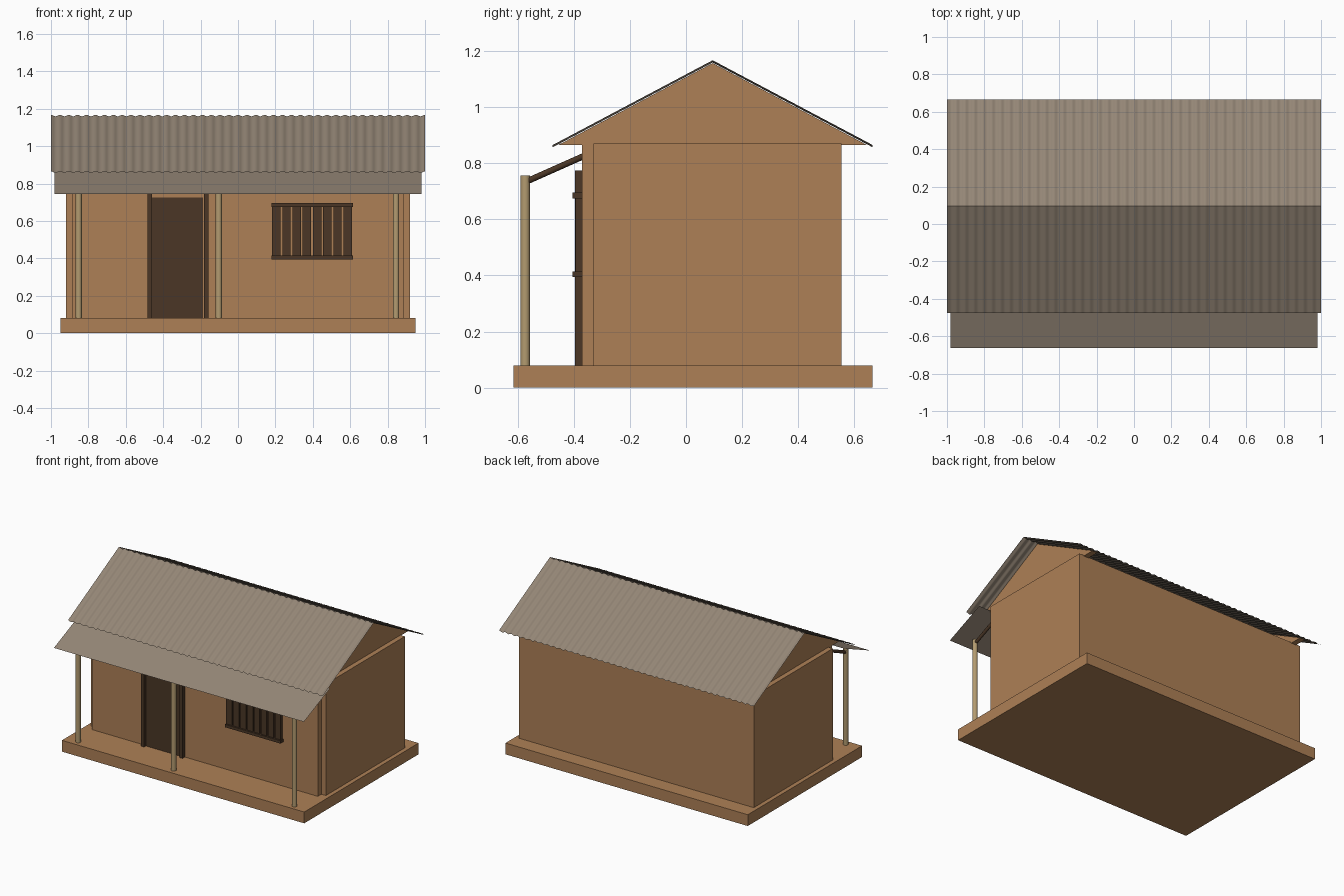
import bpy, bmesh, math
from mathutils import Vector

old = bpy.data.objects.get("Cube")
if old:
    bpy.data.objects.remove(old, do_unlink=True)


def material(name, rgb):
    m = bpy.data.materials.new(name)
    m.use_nodes = True
    m.diffuse_color = (*rgb, 1)
    m.node_tree.nodes["Principled BSDF"].inputs["Base Color"].default_value = (*rgb, 1)
    return m


CLAY = material("clay", (0.42, 0.216, 0.093))
METAL = material("roof metal", (0.296, 0.238, 0.181))
POLE = material("pale pole wood", (0.451, 0.328, 0.162))
DARK = material("dark wood", (0.069, 0.037, 0.019))


def finish(name, bm, mat, smooth=False):
    mesh = bpy.data.meshes.new(name)
    bm.to_mesh(mesh)
    bm.free()
    mesh.materials.append(mat)
    for p in mesh.polygons:
        p.use_smooth = smooth
    ob = bpy.data.objects.new(name, mesh)
    bpy.context.collection.objects.link(ob)
    return ob


def box(name, x, y, z, mat):
    """Box from (low, high) ranges on each axis."""
    bm = bmesh.new()
    bmesh.ops.create_cube(bm, size=1)
    for v in bm.verts:
        v.co = [(a + b) / 2 + c * (b - a) for (a, b), c in zip((x, y, z), v.co)]
    return finish(name, bm, mat)


def rod(name, start, end, radius, mat):
    """Round pole between two points."""
    start, end = Vector(start), Vector(end)
    axis = end - start
    bm = bmesh.new()
    bmesh.ops.create_cone(bm, cap_ends=True, segments=16, radius1=radius,
                          radius2=radius, depth=axis.length)
    ob = finish(name, bm, mat)
    for p in ob.data.polygons:
        p.use_smooth = len(p.vertices) == 4
    ob.location = (start + end) / 2
    ob.rotation_mode = "QUATERNION"
    ob.rotation_quaternion = axis.to_track_quat("Z", "Y")
    return ob


# Plinth and the four walls
FLOOR, TOP = 0.08, 0.87
box("plinth", (-0.95, 0.95), (-0.615, 0.665), (0, FLOOR), CLAY)
box("front_wall", (-0.885, 0.885), (-0.37, -0.33), (FLOOR, TOP), CLAY)
box("back_wall", (-0.885, 0.885), (0.52, 0.555), (FLOOR, TOP), CLAY)
for side, s in (("left", 1), ("right", -1)):
    box(side + "_wall", sorted((s * 0.885, s * 0.92)), (-0.33, 0.555), (FLOOR, TOP), CLAY)

# Triangular gable panels, set slightly inside the end walls
for side, s in (("left", 1), ("right", -1)):
    bm = bmesh.new()
    tri = [bm.verts.new((s * 0.845, y, z))
           for y, z in ((-0.455, 0.865), (0.645, 0.865), (0.095, 1.157))]
    face = bm.faces.new(tri)
    new = bmesh.ops.extrude_face_region(bm, geom=[face])["geom"]
    bmesh.ops.translate(bm, vec=(s * 0.04, 0, 0),
                        verts=[g for g in new if isinstance(g, bmesh.types.BMVert)])
    bmesh.ops.recalc_face_normals(bm, faces=bm.faces)
    finish(side + "_gable", bm, CLAY)

# Corrugated roof slopes
WAVES, STEPS = 42, 8
for name, eave in (("front_roof", -0.475), ("back_roof", 0.665)):
    bm = bmesh.new()
    rows = []
    for i in range(WAVES * STEPS + 1):
        x = -1 + 2 * i / (WAVES * STEPS)
        ripple = 0.004 * math.cos(math.tau * i / STEPS)
        rows.append((bm.verts.new((x, eave, 0.861 + ripple)),
                     bm.verts.new((x, 0.095, 1.163 + ripple))))
    for (a, b), (c, d) in zip(rows, rows[1:]):
        bm.faces.new((a, c, d, b) if eave < 0 else (a, b, d, c))
    finish(name, bm, METAL, smooth=True)

# Flat porch roof sheet
bm = bmesh.new()
bm.faces.new([bm.verts.new(c) for c in ((-0.98, -0.662, 0.745), (0.98, -0.662, 0.745),
                                        (0.98, -0.37, 0.87), (-0.98, -0.37, 0.87))])
finish("porch_roof", bm, METAL)

# Porch posts with their rafters
for label, x in (("right", -0.852), ("middle", -0.103), ("left", 0.845)):
    rod(label + "_post", (x, -0.573, FLOOR), (x, -0.573, 0.757), 0.017, POLE)
    rod(label + "_rafter", (x, -0.575, 0.732), (x, -0.35, 0.832), 0.011, DARK)

# Door and its frame
box("door", (-0.462, -0.187), (-0.376, -0.368), (FLOOR, 0.725), DARK)
for label, x in (("right", -0.472), ("left", -0.17)):
    box(label + "_door_jamb", (x - 0.012, x + 0.012), (-0.396, -0.37), (FLOOR, 0.775), DARK)
box("door_lintel", (-0.484, -0.158), (-0.396, -0.37), (0.752, 0.775), DARK)

# Slatted window between two rails
for i in range(8):
    x = 0.205 + i * 0.0545
    box(f"window_slat_{i + 1}", (x - 0.0225, x + 0.0225), (-0.393, -0.37), (0.4, 0.69), DARK)
for label, z in (("upper", 0.685), ("lower", 0.405)):
    box(label + "_window_rail", (0.18, 0.615), (-0.404, -0.37), (z - 0.01, z + 0.01), DARK)
